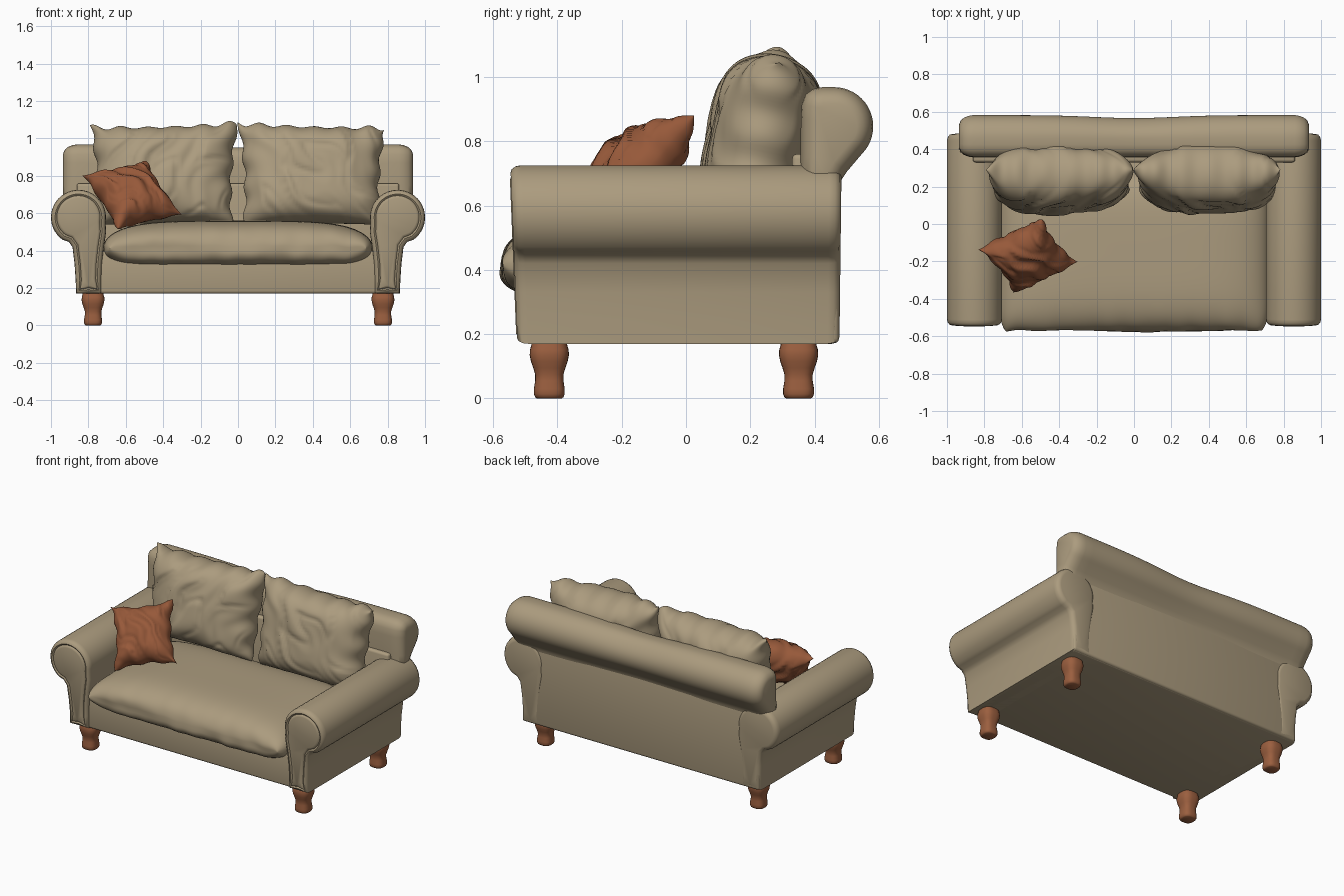
import bpy, bmesh, math
from mathutils import Vector, noise

if "Cube" in bpy.data.objects:
    bpy.data.objects.remove(bpy.data.objects["Cube"])


def material(name, rgb):
    m = bpy.data.materials.new(name)
    m.diffuse_color = (*rgb, 1)
    m.use_nodes = True
    m.node_tree.nodes["Principled BSDF"].inputs["Base Color"].default_value = m.diffuse_color
    return m


TAN = material("tan fabric", (0.41, 0.33, 0.21))
RUST = material("rust fabric", (0.31, 0.10, 0.042))
WOOD = material("brown wood", (0.33, 0.115, 0.05))


def finish(name, bm, mat, angle=None):
    bmesh.ops.remove_doubles(bm, verts=bm.verts, dist=1e-5)
    bmesh.ops.recalc_face_normals(bm, faces=bm.faces)
    me = bpy.data.meshes.new(name)
    bm.to_mesh(me)
    bm.free()
    me.materials.append(mat)
    ob = bpy.data.objects.new(name, me)
    bpy.context.collection.objects.link(ob)
    for p in me.polygons:
        p.use_smooth = True
    if angle:
        bpy.ops.object.select_all(action='DESELECT')
        ob.select_set(True)
        bpy.context.view_layer.objects.active = ob
        bpy.ops.object.shade_smooth_by_angle(angle=math.radians(angle))
    return ob


def loft(name, rings, mat, angle=40):
    """Skin a list of equal-length closed rings and cap both ends."""
    bm = bmesh.new()
    vs = [[bm.verts.new(p) for p in r] for r in rings]
    n = len(vs[0])
    for a, b in zip(vs, vs[1:]):
        for i in range(n):
            bm.faces.new((a[i], a[(i + 1) % n], b[(i + 1) % n], b[i]))
    bm.faces.new(vs[0])
    bm.faces.new(vs[-1])
    return finish(name, bm, mat, angle)


def box(name, lo, hi, mat, bevel):
    bm = bmesh.new()
    bmesh.ops.create_cube(bm, size=1)
    for v in bm.verts:
        v.co = [l + (c + 0.5) * (h - l) for l, h, c in zip(lo, hi, v.co)]
    bmesh.ops.bevel(bm, geom=bm.edges[:], offset=bevel, segments=3, profile=0.5, affect='EDGES')
    return finish(name, bm, mat, 40)


def arc(cx, cy, r, a0, a1, n):
    return [(cx + r * math.cos(math.radians(a0 + (a1 - a0) * i / n)),
             cy + r * math.sin(math.radians(a0 + (a1 - a0) * i / n))) for i in range(n + 1)]


def inset(poly, d):
    """Shrink a counter-clockwise 2D outline by d."""
    out = []
    for i, p in enumerate(poly):
        q, r = poly[i - 1], poly[(i + 1) % len(poly)]
        n1 = Vector((q[1] - p[1], p[0] - q[0])).normalized()
        n2 = Vector((p[1] - r[1], r[0] - p[0])).normalized()
        m = (n1 + n2).normalized()
        out.append((p[0] + m.x * d, p[1] + m.y * d))
    return out


def cushion(name, mat, point, nu=72, nv=56):
    """Two-sided pillow; point(u, v, side) gives the surface, u and v in -1..1."""
    bm = bmesh.new()
    for side in (1, -1):
        g = [[bm.verts.new(point(math.sin(math.pi * (i / nu - 0.5)),
                                 math.sin(math.pi * (j / nv - 0.5)), side))
              for j in range(nv + 1)] for i in range(nu + 1)]
        for i in range(nu):
            for j in range(nv):
                bm.faces.new((g[i][j], g[i + 1][j], g[i + 1][j + 1], g[i][j + 1]))
    return finish(name, bm, mat)


def folds(x, y, seed):
    """Soft creases: ridged noise stretched along one direction."""
    w = noise.noise(Vector((x * 1.2, y * 1.2, seed + 5)))
    a = noise.noise(Vector((x * 2.2 + y * 1.1 + w, y * 0.8, seed)))
    return a - 0.8 * max(0, 0.15 - abs(a)) / 0.15 * 0.5


# Frame
box("base", (-0.86, -0.505, 0.17), (0.86, 0.468, 0.40), TAN, 0.015)
box("back_panel", (-0.862, 0.33, 0.172), (0.862, 0.476, 0.76), TAN, 0.015)

# Scrolled arms with a welted front panel
arm = ([(0.73, 0.17), (0.80, 0.17), (0.865, 0.17), (0.868, 0.24), (0.874, 0.33), (0.885, 0.42), (0.905, 0.447)]
       + arc(0.853, 0.578, 0.147, -55, 190, 30) + [(0.705, 0.50), (0.717, 0.42), (0.727, 0.33), (0.73, 0.25)])
stations = [(0.477, 0.03), (0.472, 0.014), (0.458, 0.004), (0.44, 0), (-0.49, 0), (-0.508, 0.003),
            (-0.520, 0.012), (-0.524, 0.022), (-0.520, 0.028), (-0.517, 0.031), (-0.523, 0.035), (-0.527, 0.045)]
for side, label in ((1, "right"), (-1, "left")):
    rings = []
    for y, d in stations:
        lean = 0.02 if y < 0 else -0.006
        rings.append([(side * x, y - lean * (z - 0.17) / 0.5, z) for x, z in inset(arm, d)])
    loft(label + "_arm", rings, TAN)

# Rolled top of the back, sagging slightly in the middle
roll = ([(0.36, 0.62), (0.472, 0.62), (0.477, 0.67), (0.50, 0.705)] + arc(0.46, 0.846, 0.122, -45, 90, 18)
        + [(0.425, 0.968), (0.395, 0.962), (0.372, 0.945), (0.360, 0.915), (0.357, 0.87), (0.356, 0.75)])
half = [(0.86, 0), (0.885, 0.004), (0.91, 0.014), (0.927, 0.03), (0.935, 0.05)]
stations = ([(-x, d) for x, d in reversed(half)]
            + [(-0.8 + 0.08 * i, 0) for i in range(21)] + half)
rings = []
for x, d in stations:
    sag = 0.016 * math.exp(-(x / 0.3) ** 2)
    rings.append([(x, y - sag * max(0, min(1, (y - 0.45) / 0.1)),
                   z - sag * max(0, min(1, (z - 0.7) / 0.2))) for y, z in inset(roll, d)])
loft("back_roll", rings, TAN)


# Seat cushion: boxy, crowned, with a crumpled front edge
def seat(u, v, side):
    full = ((1 - u ** 8) * (1 - v ** 8)) ** 0.4
    crown = (1 - u ** 4) * (1 - v ** 4)
    x, y = 0.72 * u * (1 - 0.05 * max(0, -v) ** 10), -0.14 + 0.43 * v
    front = max(0, -v) ** 6
    z = 0.41 + side * 0.093 * full + (0.057 * crown if side > 0 else 0)
    crumple = noise.noise(Vector((x * 7, z * 9, 3)))
    y += front * (0.014 * crumple - 0.008 * full)
    z += front * 0.010 * noise.noise(Vector((x * 11, 2, 7)))
    return x, y, z


cushion("seat_cushion", TAN, seat, 90, 60)


# Pair of back cushions leaning on the back
def back_cushion(s):
    c, up = Vector((0.395 * s, 0.235, 0.80)), Vector((0, 0.055, 0.262))
    nrm = Vector((0, -0.979, 0.205))

    def point(u, v, side):
        a = u * (1 - 0.05 * (1 - v * v) * u * u)
        b = v * (1 - 0.05 * (1 - u * u) * v * v)
        t = ((1 - u ** 4) * (1 - v ** 4)) ** 0.5
        h = 0.165 * t * (0.88 + 0.12 * (1 - u * u))
        p = c + up * b + Vector((a * (0.378 + 0.014 * v), 0, 0))
        p += nrm * side * (h + t * 0.026 * folds(u * 1.5 * s, v * 1.3, 2.5 + s))
        top = max(0, v) ** 4
        p.z += top * (0.012 * math.sin(u * 17 + s) * (0.4 + u * u) - 0.012 * s * u + 0.008)
        p.x += 0.008 * u ** 4 * math.sin(v * 11 + s)
        return p
    return point


for s, label in ((1, "right"), (-1, "left")):
    cushion(label + "_back_cushion", TAN, back_cushion(s))


# Throw pillow resting on its lower edge in the left corner
def throw_pillow(u, v, side):
    c = Vector((-0.567, -0.17, 0.698))
    across, up = Vector((0.172, 0.08, 0.037)), Vector((-0.092, 0.115, 0.143))
    nrm = across.cross(up).normalized()
    a = u * (1 - 0.15 * (1 - v * v) * u * u)
    b = v * (1 - 0.15 * (1 - u * u) * v * v)
    t = ((1 - u ** 4) * (1 - v ** 4)) ** 0.55
    wrinkle = 0.022 * folds(u * 1.6, v * 1.6, 9.3) * t
    p = c + across * a + up * b + nrm * side * (0.112 * t * (0.7 + 0.3 * (1 - u * u) * (1 - v * v)) + wrinkle)
    return p + across * 0.03 * u ** 4 * math.sin(v * 10) + up * 0.03 * v ** 4 * math.sin(u * 9)


cushion("throw_pillow", RUST, throw_pillow, 56, 56)

# Turned, slightly squared feet
leg = [(0, 0.038), (0.004, 0.044), (0.014, 0.048), (0.03, 0.048), (0.055, 0.044), (0.075, 0.044),
       (0.095, 0.050), (0.115, 0.057), (0.135, 0.061), (0.152, 0.060), (0.165, 0.056), (0.18, 0.054)]


def squared(a):
    c, s = math.cos(a), math.sin(a)
    k = (abs(c) ** 2.8 + abs(s) ** 2.8) ** (-1 / 2.8)
    return c * k, s * k


for cx, xs in ((0.775, "right"), (-0.775, "left")):
    for cy, ys in ((-0.425, "front"), (0.35, "back")):
        rings = []
        for z, r in leg:
            pts = [squared(2 * math.pi * i / 32) for i in range(32)]
            rings.append([(cx + r * x, cy + r * y, z) for x, y in pts])
        loft(f"{ys}_{xs}_leg", rings, WOOD, 60)
